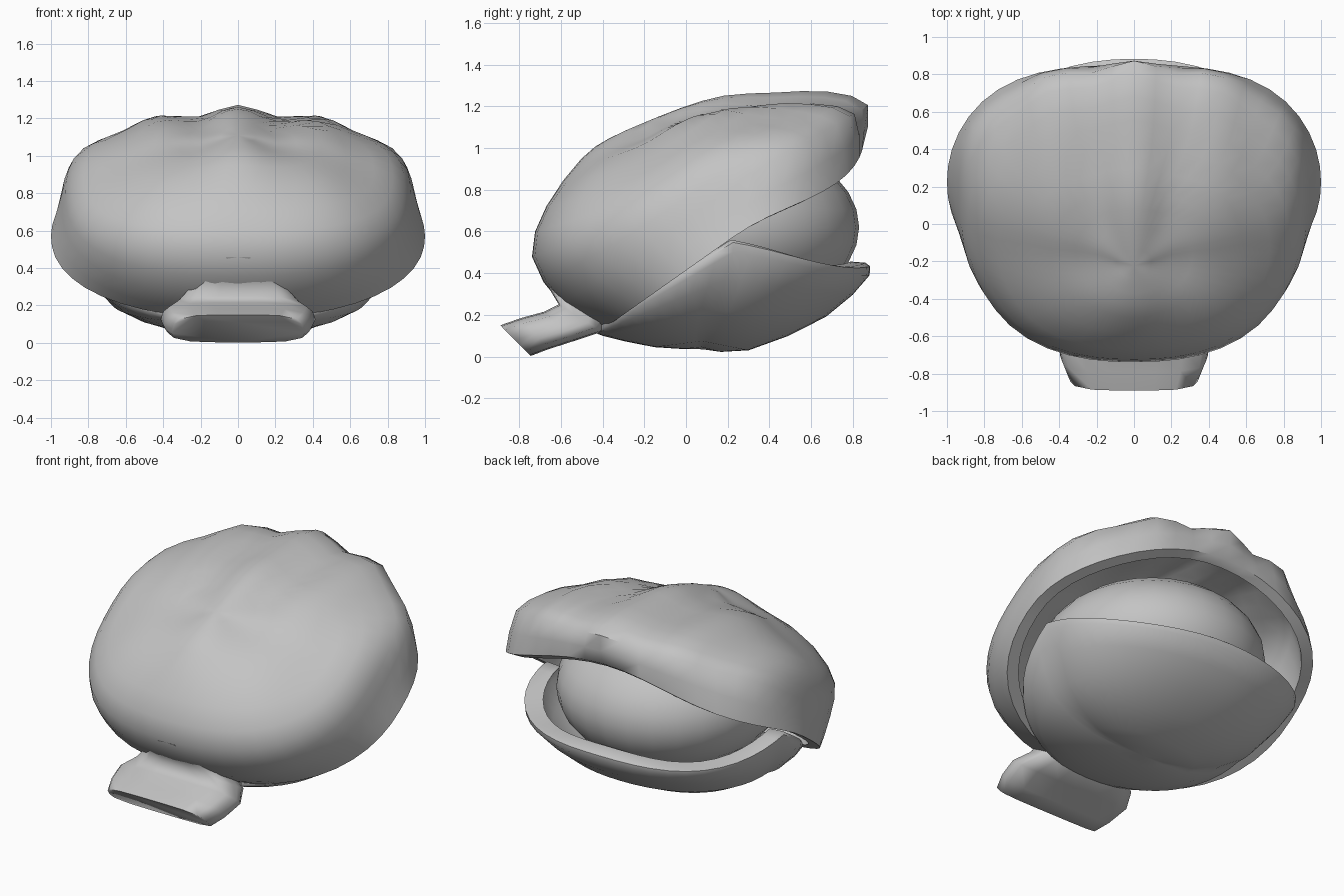
import bpy, bmesh, math
from mathutils import Vector

if "Cube" in bpy.data.objects:
    bpy.data.objects.remove(bpy.data.objects["Cube"])

SEG = 48
grey = bpy.data.materials.new("shell_grey")
grey.diffuse_color = (0.55, 0.55, 0.55, 1)
grey.use_nodes = True
grey.node_tree.nodes["Principled BSDF"].inputs["Base Color"].default_value = grey.diffuse_color


def finish(name, bm, angle=50):
    """Turn a bmesh into a smooth shaded object with sharp rims."""
    bmesh.ops.remove_doubles(bm, verts=bm.verts, dist=0.0005)
    bmesh.ops.recalc_face_normals(bm, faces=bm.faces)
    mesh = bpy.data.meshes.new(name)
    bm.to_mesh(mesh)
    bm.free()
    mesh.materials.append(grey)
    obj = bpy.data.objects.new(name, mesh)
    bpy.context.collection.objects.link(obj)
    bpy.ops.object.select_all(action='DESELECT')
    obj.select_set(True)
    bpy.context.view_layer.objects.active = obj
    bpy.ops.object.shade_smooth_by_angle(angle=math.radians(angle))
    return obj


def loft(bm, loops, caps=False):
    """Bridge equal closed loops of points."""
    rows = [[bm.verts.new(p) for p in loop] for loop in loops]
    for a, b in zip(rows, rows[1:]):
        n = len(a)
        for i in range(n):
            bm.faces.new((a[i], a[(i + 1) % n], b[(i + 1) % n], b[i]))
    if caps:
        bm.faces.new(rows[0])
        bm.faces.new(rows[-1])


def refine(specs):
    """Insert one smooth in-between ring between neighbouring rings."""
    out = []
    for i in range(len(specs) - 1):
        p0, p1 = specs[max(i - 1, 0)], specs[i]
        p2, p3 = specs[i + 1], specs[min(i + 2, len(specs) - 1)]
        out.append(p1)
        out.append(tuple((9 * (b + c) - a - d) / 16
                         for a, b, c, d in zip(p0, p1, p2, p3)))
    return out + [specs[-1]]


def ring(spec, p_front, p_back, exps=(2, 2), dip=0):
    """Squarish ring: (front, front height, back, back height, half width, side height)."""
    f, fh, b, bh, w, sh = spec
    pts = []
    for i in range(SEG):
        t = 2 * math.pi * i / SEG
        c, s = math.cos(t), math.sin(t)
        p = p_back if c > 0 else p_front
        r = (abs(c) ** p + abs(s) ** p) ** (-1 / p)
        c, s = c * r, s * r
        k = abs(c) ** exps[c > 0]
        h = sh + ((bh if c > 0 else fh) - sh) * k
        if c > 0:
            h -= dip * math.sin(2 * t) ** 2
        pts.append(Vector((w * s, (f + b) / 2 + c * (b - f) / 2, h)))
    return pts


def shell(name, outer, centre, inset, place):
    """Outer skin, rim band and inner skin from a list of rings, rim first."""
    inner = [[centre + (p - centre) * inset for p in loop] for loop in outer]
    bm = bmesh.new()
    loft(bm, [[place(p) for p in loop] for loop in outer[::-1] + inner])
    return finish(name, bm)


# Upper shell: built flat on its rim, grooved, then tilted open
upper_rings = refine([
    (0.00, 0.00, 1.53, 0.00, 1.00, 0.00),
    (-0.09, 0.21, 1.66, 0.143, 0.945, 0.20),
    (-0.075, 0.48, 1.54, 0.307, 0.89, 0.36),
    (0.12, 0.637, 1.33, 0.45, 0.75, 0.50),
    (0.39, 0.727, 1.12, 0.58, 0.46, 0.62),
    (0.55, 0.73, 0.92, 0.65, 0.22, 0.68),
    (0.71, 0.70, 0.71, 0.70, 0.0, 0.70)])
tilt = math.atan2(0.577, 0.816)
hinge = Vector((0, -0.40, 0.13))
core = Vector((0, 0.75, 0.1))


def groove(p, depth):
    """Sink the valleys between five ribs, fading towards the hinge."""
    fade = min(max((p.y - 0.1) / 0.8, 0), 1)
    d = depth * (math.cos(2 * math.pi * p.x / 0.45) - 1) / 2
    d -= 0.6 * depth * math.sin(math.pi * min(abs(p.x), 0.75) / 0.75) ** 2
    return p + (p - core).normalized() * d * fade


def open_up(p):
    c, s = math.cos(tilt), math.sin(tilt)
    return hinge + Vector((p.x, p.y * c - p.z * s, p.y * s + p.z * c))


upper = []
for i, spec in enumerate(upper_rings):
    rim = max(1 - i / 2, 0)
    p_front = 2.4 - 0.2 * rim
    p_back = 2.25 + 0.2 * max(1 - abs(i - 2) / 2, 0) - 0.1 * rim
    loop = ring(spec, p_front, p_back, dip=0.075 * rim)
    upper.append([groove(p, 0.05 * (1 - rim)) for p in loop])
shell("upper_shell", upper, Vector((0, 0.765, 0)), 0.925, open_up)

# Lower shell: shallow bowl with raised side rims
lower_rings = refine([
    (-0.43, 0.15, 0.86, 0.45, 0.84, 0.56),
    (-0.43, 0.12, 0.88, 0.39, 0.85, 0.50),
    (-0.40, 0.10, 0.67, 0.19, 0.68, 0.22),
    (-0.15, 0.045, 0.30, 0.03, 0.36, 0.075),
    (0.08, 0.035, 0.08, 0.035, 0.0, 0.035)])
lower = [ring(spec, 2.15, 2.2, (1, 1), 0.04 * max(1 - i / 3, 0))
         for i, spec in enumerate(lower_rings)]
shell("lower_shell", lower, Vector((0, 0.2, 0.5)), 0.89, lambda p: p)

# Soft body between the shells
bm = bmesh.new()
bmesh.ops.create_uvsphere(bm, u_segments=28, v_segments=16, radius=1)
for v in bm.verts:
    v.co = Vector((v.co.x * 0.67, 0.15 + v.co.y * 0.68, 0.62 + v.co.z * 0.44))
finish("soft_body", bm)

# Hinge tab: (top y, top z, bottom y, bottom z, half width)
tab = []
for ty, tz, by, bz, w in [(-0.89, 0.15, -0.745, 0.003, 0.36),
                          (-0.79, 0.185, -0.66, 0.035, 0.40),
                          (-0.68, 0.215, -0.52, 0.08, 0.42),
                          (-0.61, 0.25, -0.40, 0.12, 0.36),
                          (-0.67, 0.35, -0.33, 0.20, 0.26),
                          (-0.73, 0.46, -0.25, 0.28, 0.20)]:
    loop = []
    for i in range(20):
        t = 2 * math.pi * i / 20
        c, s = math.cos(t), math.sin(t)
        r = (c ** 4 + s ** 4) ** -0.25
        k = (1 + s * r) / 2
        loop.append(Vector((w * c * r * (1.03 - 0.12 * k),
                            by + (ty - by) * k, bz + (tz - bz) * k)))
    tab.append(loop)
bm = bmesh.new()
loft(bm, tab, caps=True)
finish("hinge_tab", bm, 95)
